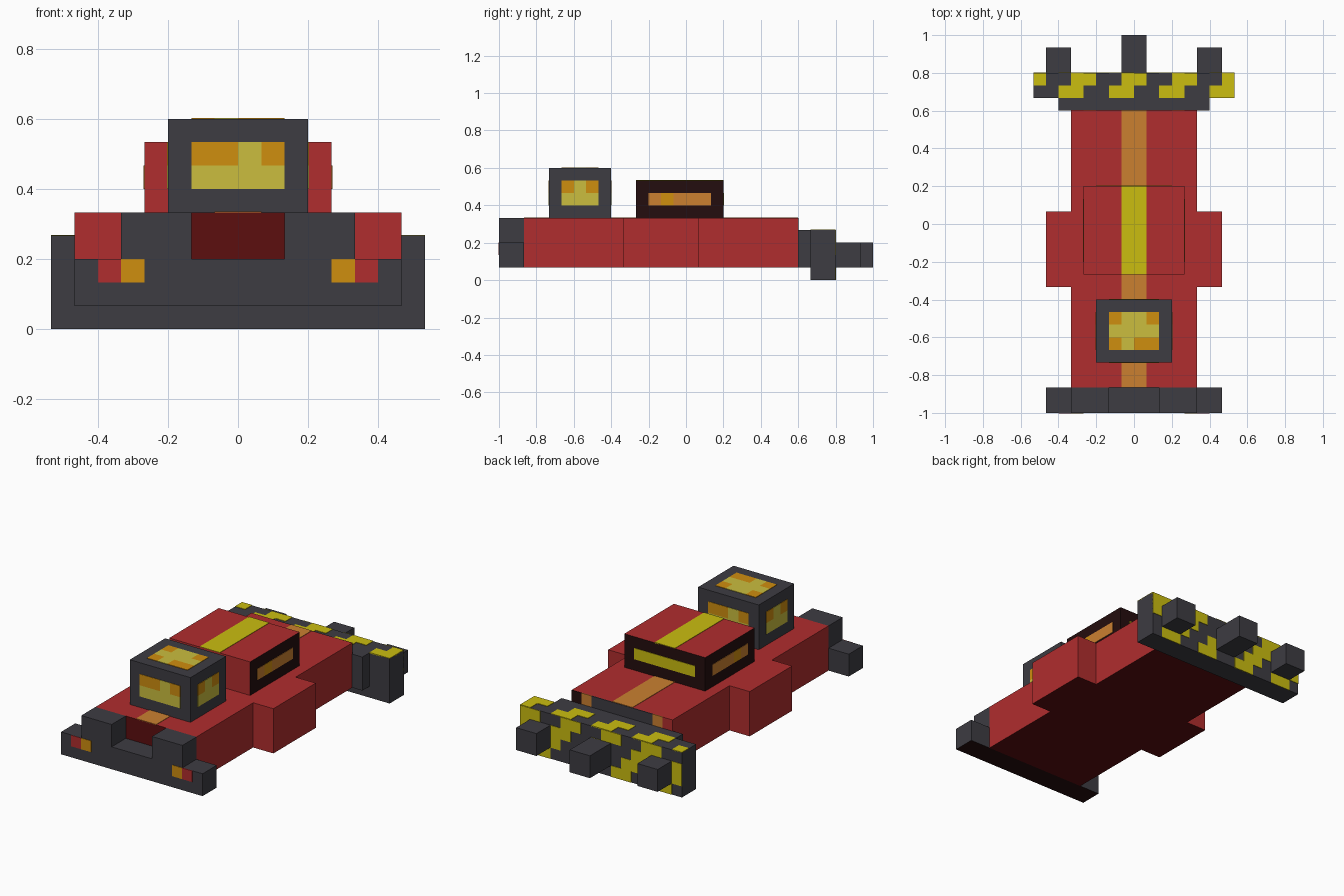
import bpy, bmesh
from mathutils import Vector

cube = bpy.data.objects.get("Cube")
if cube:
    bpy.data.objects.remove(cube, do_unlink=True)

U = 1 / 15      # one block unit
T = 0.04        # half thickness of a painted plate, in units


def srgb(r, g, b):
    return tuple(((c / 255 + 0.055) / 1.055) ** 2.4 for c in (r, g, b)) + (1,)


def material(name, rgb):
    m = bpy.data.materials.new(name)
    m.use_nodes = True
    m.diffuse_color = srgb(*rgb)
    m.node_tree.nodes["Principled BSDF"].inputs["Base Color"].default_value = srgb(*rgb)
    return m


MATS = {
    "r": material("red", (176, 45, 46)),
    "d": material("dark red", (92, 14, 15)),
    "k": material("near black", (36, 13, 14)),
    "g": material("dark grey", (61, 60, 66)),
    "a": material("amber", (207, 142, 15)),
    "y": material("lamp yellow", (203, 190, 62)),
    "s": material("stripe yellow", (203, 189, 16)),
    "o": material("orange", (203, 128, 48)),
}


def add_box(bm, lo, hi, index=0):
    lo, hi = Vector(lo), Vector(hi)
    verts = bmesh.ops.create_cube(bm, size=1)["verts"]
    for v in verts:
        v.co = ((lo + hi) / 2 + v.co * (hi - lo)) * U
    for f in {f for v in verts for f in v.link_faces}:
        f.material_index = index


def finish(bm, name, keys):
    mesh = bpy.data.meshes.new(name)
    bm.normal_update()
    bm.to_mesh(mesh)
    bm.free()
    for k in keys:
        mesh.materials.append(MATS[k])
    obj = bpy.data.objects.new(name, mesh)
    bpy.context.collection.objects.link(obj)
    return obj


def box(name, lo, hi, key, faces=()):
    """Block of one colour; faces lists (direction, colour) exceptions."""
    bm = bmesh.new()
    add_box(bm, [min(p) for p in zip(lo, hi)], [max(p) for p in zip(lo, hi)])
    bm.normal_update()
    for i, (direction, _) in enumerate(faces):
        for f in bm.faces:
            if f.normal.dot(Vector(direction)) > 0.9:
                f.material_index = i + 1
    return finish(bm, name, [key] + [k for _, k in faces])


def paint(name, start, right, down, rows):
    """Thin plates laid on a face, one letter per unit cell, equal runs joined."""
    start, right, down = Vector(start), Vector(right), Vector(down)
    normal = down.cross(right) * T
    keys = sorted(set("".join(rows)) - {" "})
    bm = bmesh.new()
    for j, row in enumerate(rows):
        i = 0
        while i < len(row):
            n = 1
            while i + n < len(row) and row[i + n] == row[i]:
                n += 1
            if row[i] != " ":
                a = start + right * i + down * j - normal
                b = start + right * (i + n) + down * (j + 1) + normal
                add_box(bm, [min(p) for p in zip(a, b)],
                        [max(p) for p in zip(a, b)], keys.index(row[i]))
            i += n
    return finish(bm, name, keys)


X, Y, Z = Vector((1, 0, 0)), Vector((0, 1, 0)), Vector((0, 0, 1))

# Hull with its centre stripe and rear lamps
box("hull", (-5, -13, 1), (5, 9, 5), "r", [(-Y, "d"), (-Z, "d")])
box("hull_stripe", (-1, -13, 5 - T), (1, 9, 5 + T), "o")
paint("rear_lamps", (5, 9, 5), -X, -Z, ["kogggggg" + "or"])

# Side pods, upper bumper blocks and outer rear pegs
for side, s in (("left", 1), ("right", -1)):
    box(side + "_pod", (s * 5, -5, 1), (s * 7, 1, 5), "r", [(-Z, "d")])
    box(side + "_bumper_block", (s * 2, -15, 3), (s * 5, -13, 5), "g")
    box(side + "_rear_peg", (s * 5, 12, 1), (s * 7, 14, 3), "g")

# Front bumper and headlamps
box("front_bumper", (-7, -15, 1), (7, -13, 3), "g", [(-Z, "k")])
paint("right_headlamp", (-6, -15, 3), X, -Z, ["ra"])
paint("left_headlamp", (4, -15, 3), X, -Z, ["ar"])

# Glazed cab
box("cab", (-3, -11, 5), (3, -6, 9), "g")
paint("cab_front_window", (-2, -11, 8), X, -Z, ["aaya", "yyyy"])
paint("cab_back_window", (2, -6, 8), -X, -Z, ["aaya", "yyyy"])
paint("cab_left_window", (3, -10, 8), Y, -Z, ["aya", "yyy"])
paint("cab_right_window", (-3, -7, 8), -Y, -Z, ["aya", "yyy"])
paint("cab_roof_window", (-2, -7, 9), X, -Y, ["ayya", "yyyy", "ayaa"])

# Engine cover with vents
box("engine_cover", (-4, -4, 5), (4, 3, 8), "r",
    [(X, "k"), (-X, "k"), (Y, "k")])
box("cover_stripe", (-1, -4, 8 - T), (1, 3, 8 + T), "s")
paint("left_vent", (4, -3, 7), Y, -Z, ["oaooo"])
paint("right_vent", (-4, 2, 7), -Y, -Z, ["oooao"])
paint("back_vent", (3, 3, 7), -X, -Z, ["ssssss"])

# Rear beam, hazard bar and middle peg
box("rear_beam", (-6, 9, 1), (6, 10, 4), "g")
box("hazard_bar", (-8, 10, 0), (8, 12, 4), "g")
box("middle_rear_peg", (-1, 12, 1), (1, 15, 3), "g")


def stripes(shift):
    return "".join("s" if (i - shift) % 4 > 1 else " " for i in range(16))


paint("hazard_top", (-8, 12, 4), X, -Y, [stripes(1), stripes(0)])
paint("hazard_back", (8, 12, 4), -X, -Z, [stripes(r)[::-1] for r in range(4)])
